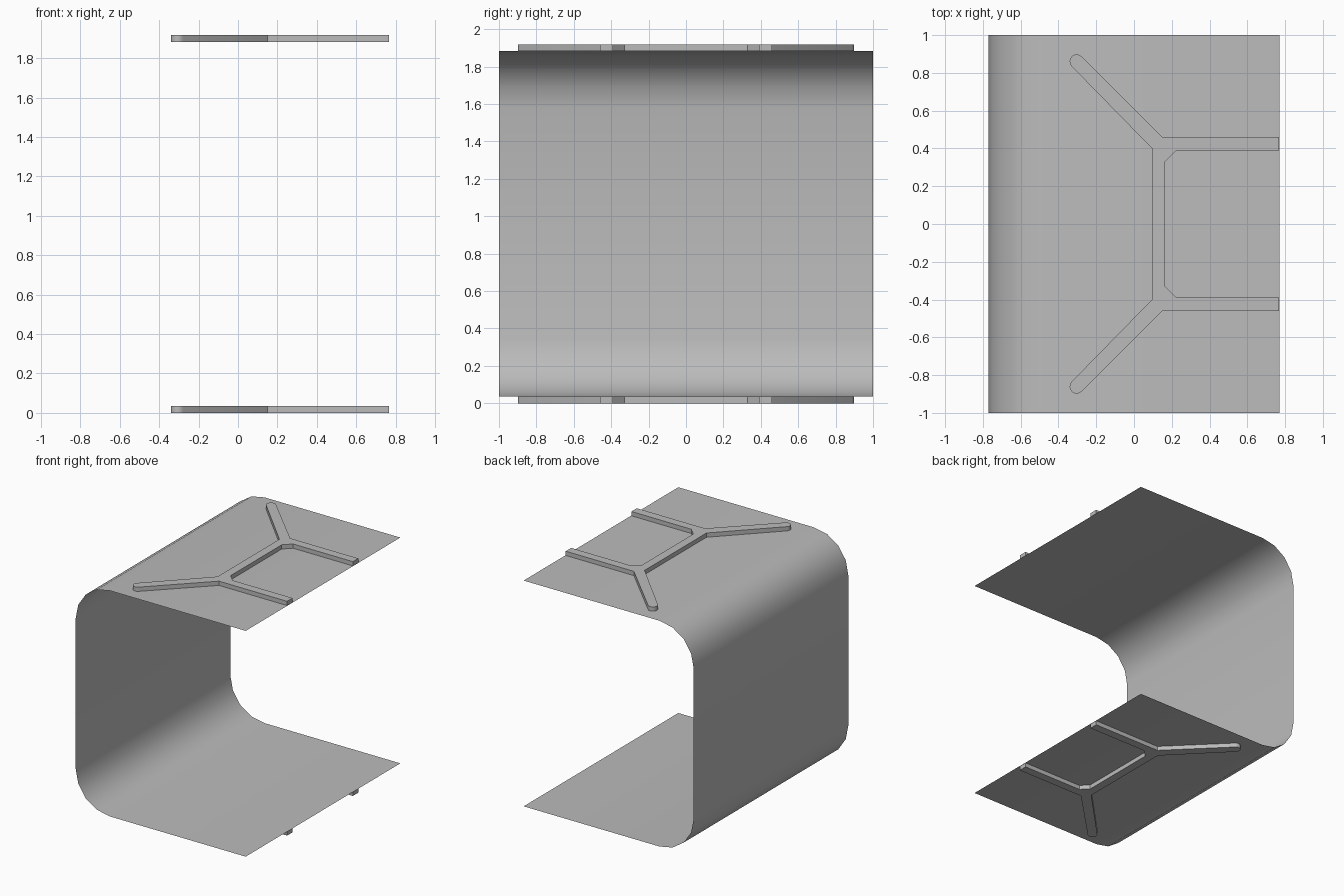
import bpy, bmesh
from math import sin, cos, pi, radians

cube = bpy.data.objects.get("Cube")
if cube:
    bpy.data.objects.remove(cube, do_unlink=True)

grey = bpy.data.materials.new("plain grey")
grey.use_nodes = True
colour = (0.5, 0.5, 0.5, 1)
grey.diffuse_color = colour
grey.node_tree.nodes["Principled BSDF"].inputs["Base Color"].default_value = colour

HALF_X, HALF_Y = 0.77, 1.0
Z_LOW, Z_HIGH, RIB = 0.035, 1.883, 0.035
RADIUS, STEPS = 0.31, 4


def finish(name, bm):
    mesh = bpy.data.meshes.new(name)
    bm.to_mesh(mesh)
    bm.free()
    mesh.materials.append(grey)
    obj = bpy.data.objects.new(name, mesh)
    bpy.context.collection.objects.link(obj)
    bpy.ops.object.select_all(action='DESELECT')
    obj.select_set(True)
    bpy.context.view_layer.objects.active = obj
    bpy.ops.object.shade_smooth_by_angle(angle=radians(35))
    return obj


def arc(cx, cy, r, start, end, steps):
    return [(cx + r * cos(start + (end - start) * i / steps),
             cy + r * sin(start + (end - start) * i / steps)) for i in range(steps + 1)]


# Thin sheet bent into a C, open towards +x
def build_sheet():
    cx = -HALF_X + RADIUS
    profile = ([(HALF_X, Z_HIGH)]
               + arc(cx, Z_HIGH - RADIUS, RADIUS, pi / 2, pi, STEPS)
               + arc(cx, Z_LOW + RADIUS, RADIUS, pi, 1.5 * pi, STEPS)
               + [(HALF_X, Z_LOW)])
    bm = bmesh.new()
    rows = [[bm.verts.new((x, y, z)) for x, z in profile] for y in (-HALF_Y, HALF_Y)]
    for i in range(len(profile) - 1):
        bm.faces.new((rows[0][i], rows[0][i + 1], rows[1][i + 1], rows[1][i]))
    bm.normal_update()
    if bm.faces[:][0].normal.z < 0:
        bmesh.ops.reverse_faces(bm, faces=bm.faces[:])
    finish("bent_sheet", bm)


# Raised branching rib, mirrored in y, standing proud of the sheet
def build_rib(name, z_base, z_outer):
    outer = ([(HALF_X - 0.003, 0.46), (0.15, 0.46)]
             + arc(-0.304, 0.861, 0.037, radians(45), radians(225), 8)
             + [(0.095, 0.40)])
    inner = [(0.165, 0.33), (0.225, 0.39), (HALF_X - 0.003, 0.39)]
    flip = lambda pts: [(x, -y) for x, y in reversed(pts)]
    outline = outer + flip(outer) + flip(inner) + inner
    bm = bmesh.new()
    face = bm.faces.new([bm.verts.new((x, y, z_base)) for x, y in outline])
    grown = bmesh.ops.extrude_face_region(bm, geom=[face])
    moved = [g for g in grown["geom"] if isinstance(g, bmesh.types.BMVert)]
    bmesh.ops.translate(bm, verts=moved, vec=(0, 0, z_outer - z_base))
    bmesh.ops.recalc_face_normals(bm, faces=bm.faces[:])
    # The face lying against the sheet is hidden
    hidden = [f for f in bm.faces if all(abs(v.co.z - z_base) < 1e-5 for v in f.verts)]
    bmesh.ops.delete(bm, geom=hidden, context='FACES_ONLY')
    finish(name, bm)


build_sheet()
build_rib("upper_rib", Z_HIGH, Z_HIGH + RIB)
build_rib("lower_rib", Z_LOW, Z_LOW - RIB)
